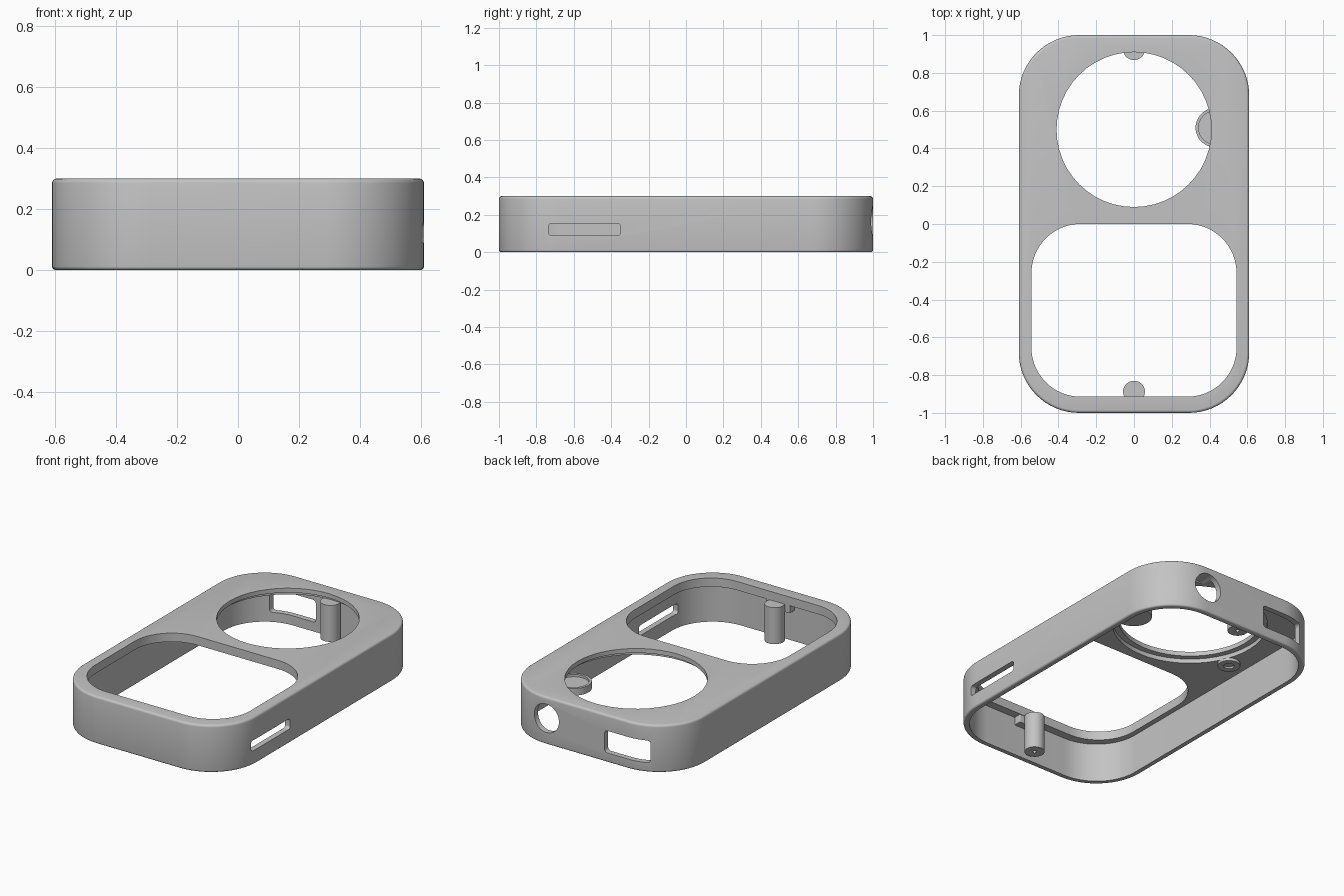
import bpy, bmesh
from math import sin, cos, pi
from mathutils import Matrix, Vector

if "Cube" in bpy.data.objects:
    bpy.data.objects.remove(bpy.data.objects["Cube"])

mat = bpy.data.materials.new("plain grey")
mat.use_nodes = True
GREY = (0.55, 0.55, 0.55, 1)
mat.diffuse_color = GREY
mat.node_tree.nodes["Principled BSDF"].inputs["Base Color"].default_value = GREY


def rounded(hx, hy, r, z, n=16):
    """Outline of a rounded rectangle at height z."""
    pts = []
    for k, (sx, sy) in enumerate(((1, 1), (-1, 1), (-1, -1), (1, -1))):
        for i in range(n + 1):
            a = (k + i / n) * pi / 2
            pts.append(Vector((sx * (hx - r) + r * cos(a), sy * (hy - r) + r * sin(a), z)))
    return pts


def circle(r, z, n=48):
    return [Vector((r * cos(2 * pi * i / n), r * sin(2 * pi * i / n), z)) for i in range(n)]


def loft(name, rings, loc=(0, 0, 0), turn=None):
    """Closed solid through a stack of matching outlines."""
    bm = bmesh.new()
    loops = [[bm.verts.new(p) for p in ring] for ring in rings]
    for a, b in zip(loops, loops[1:]):
        for i in range(len(a)):
            j = (i + 1) % len(a)
            bm.faces.new((a[i], a[j], b[j], b[i]))
    bm.faces.new(loops[0][::-1])
    bm.faces.new(loops[-1])
    bmesh.ops.remove_doubles(bm, verts=bm.verts, dist=1e-5)
    bmesh.ops.recalc_face_normals(bm, faces=bm.faces)
    if turn:
        bm.transform(Matrix.Rotation(pi / 2, 4, turn))
    bm.transform(Matrix.Translation(loc))
    me = bpy.data.meshes.new(name)
    bm.to_mesh(me)
    bm.free()
    me.materials.append(mat)
    ob = bpy.data.objects.new(name, me)
    bpy.context.collection.objects.link(ob)
    return ob


def turned(name, profile, loc):
    return loft(name, [circle(r, z) for r, z in profile], loc)


def block(name, hx, hy, r, z0, z1, loc=(0, 0, 0), turn=None):
    return loft(name, [rounded(hx, hy, r, z0), rounded(hx, hy, r, z1)], loc, turn)


# Outer body with softened top and bottom edges
HX, HY, R, H = 0.61, 1.0, 0.32, 0.3
STEPS = 4
edge = [i / STEPS * pi / 2 for i in range(STEPS + 1)]
rings = []
for a in edge:
    d = 0.012 * (1 - sin(a))
    rings.append(rounded(HX - d, HY - d, R - d, 0.012 * (1 - cos(a))))
for a in edge:
    d = 0.015 * (1 - cos(a))
    rings.append(rounded(HX - d, HY - d, R - d, H - 0.015 * (1 - sin(a))))
case = loft("case_shell", rings)

# Hollow underside, top openings and wall openings
WALL, UNDER = 0.035, 0.245
cutters = [
    block("cavity", HX - WALL, HY - WALL, R - WALL, -0.1, UNDER),
    block("window", 0.543, 0.457, 0.26, 0.1, 0.5, (0, -0.457, 0)),
    turned("round_opening", [(0.41, 0.1), (0.41, 0.5)], (0, 0.5, 0)),
    turned("lens_recess", [(0.445, 0.1), (0.445, 0.272)], (0, 0.5, 0)),
    block("side_slot", 0.033, 0.193, 0.018, -0.1, 0.1, (HX, -0.542, 0.122), "Y"),
    block("back_port", 0.15, 0.07, 0.02, -0.1, 0.1, (-0.28, HY, 0.13), "X"),
    loft("back_round_port", [circle(0.09, -0.1), circle(0.09, 0.1)], (0.28, HY, 0.165), "X"),
]
for c in cutters:
    c.hide_render = True
    m = case.modifiers.new(c.name, "BOOLEAN")
    m.operation, m.solver, m.object = "DIFFERENCE", "EXACT", c
bpy.context.view_layer.update()
result = bpy.data.meshes.new_from_object(
    case.evaluated_get(bpy.context.evaluated_depsgraph_get()))
case.modifiers.clear()
case.data = result
for c in cutters:
    bpy.data.objects.remove(c)

# Screw posts with small pilot holes
parts = [case]
for name, y in (("front_post", -0.888), ("back_post", 0.926)):
    parts.append(turned(name, [(0.012, 0.06), (0.012, 0.015), (0.058, 0.015),
                               (0.058, UNDER + 0.001)], (0, y, 0)))
# Rib joining the front post to the wall
parts.append(block("front_post_rib", 0.085, 0.025, 0.005, 0.195, UNDER + 0.001, (0, -0.942, 0)))

# Shallow cup with its arm to the side wall
parts.append(turned("button_cup", [(0.104, 0.13), (0.104, 0.175), (0.088, 0.175),
                                   (0.088, 0.16)], (0.43, 0.51, 0)))
parts.append(block("button_arm", 0.035, 0.03, 0.005, 0.135, 0.165, (0.55, 0.51, 0)))

# Low ring boss under the top plate
parts.append(turned("ring_boss", [(0.03, 0.24), (0.03, 0.228), (0.065, 0.228),
                                  (0.065, UNDER + 0.001)], (-0.46, 0.3, 0)))

bpy.ops.object.select_all(action="DESELECT")
for ob in parts:
    ob.select_set(True)
bpy.context.view_layer.objects.active = case
bpy.ops.object.shade_smooth_by_angle(angle=pi / 6)
